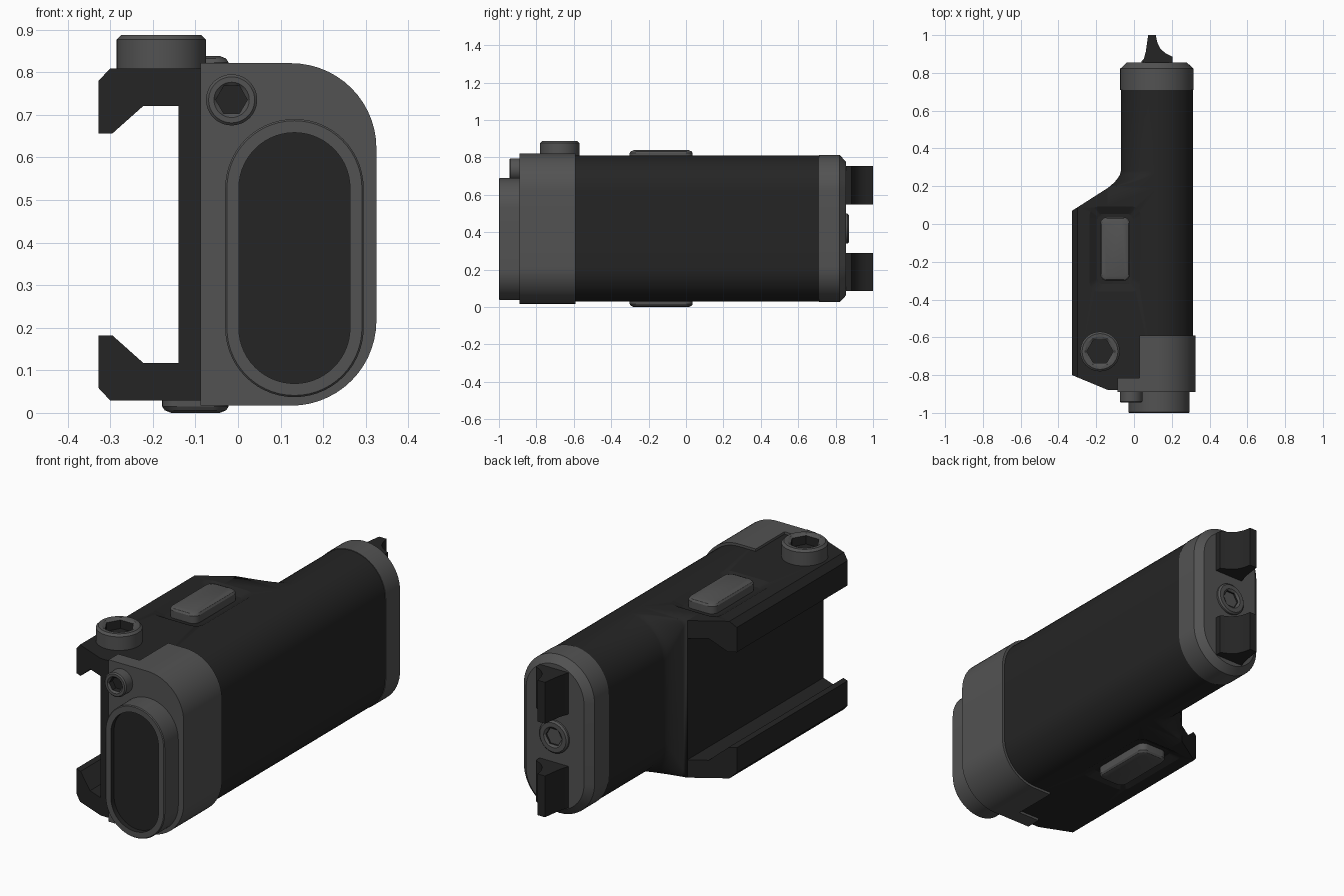
import bpy, bmesh, math
from mathutils import Vector

if "Cube" in bpy.data.objects:
    bpy.data.objects.remove(bpy.data.objects["Cube"])

C = 0.419   # height of the mirror plane
H = 0.39    # half height of the main body


def material(name, v):
    m = bpy.data.materials.new(name)
    m.diffuse_color = (v, v, v, 1)
    m.use_nodes = True
    m.node_tree.nodes["Principled BSDF"].inputs["Base Color"].default_value = m.diffuse_color
    return m


BLACK = material("matte_black", 0.018)
GREY = material("dark_grey", 0.085)


def rrect(x0, x1, z0, z1, rl, rr, n=14):
    """Rounded rectangle with separate left and right corner radii."""
    pts = []
    for cx, cz, r, a0 in ((x1 - rr, z1 - rr, rr, 0), (x0 + rl, z1 - rl, rl, 90),
                          (x0 + rl, z0 + rl, rl, 180), (x1 - rr, z0 + rr, rr, 270)):
        for i in range(n + 1):
            a = math.radians(a0 + 90 * i / n)
            pts.append((cx + r * math.cos(a), cz + r * math.sin(a)))
    return pts


def along_y(pts, y):
    return [Vector((u, y, v)) for u, v in pts]


def along_z(pts, z):
    return [Vector((u, v, z)) for u, v in pts]


def loft(name, rings, mat=BLACK, dark_from=None):
    """Skin equal-count rings and cap both ends; bands from dark_from on are black."""
    bm = bmesh.new()
    vs = [[bm.verts.new(p) for p in r] for r in rings]
    n = len(rings[0])
    for k in range(len(vs) - 1):
        for i in range(n):
            j = (i + 1) % n
            f = bm.faces.new((vs[k][i], vs[k][j], vs[k + 1][j], vs[k + 1][i]))
            f.material_index = int(dark_from is not None and k >= dark_from)
    bm.faces.new(vs[0])
    bm.faces.new(vs[-1]).material_index = int(dark_from is not None)
    bmesh.ops.remove_doubles(bm, verts=bm.verts, dist=1e-5)
    bmesh.ops.recalc_face_normals(bm, faces=bm.faces)
    me = bpy.data.meshes.new(name)
    bm.to_mesh(me)
    bm.free()
    me.materials.append(mat)
    if dark_from is not None:
        me.materials.append(BLACK)
    ob = bpy.data.objects.new(name, me)
    bpy.context.collection.objects.link(ob)
    return ob


def screw(name, place, r, hex_r, d0, d1, depth):
    """Round screw head with a hexagonal socket, from offset d0 out to d1."""
    angles = [math.tau * i / 48 for i in range(48)]
    circle = lambda q: [(q * math.cos(a), q * math.sin(a)) for a in angles]
    hexa = []
    for a in angles:
        q = hex_r * math.cos(math.pi / 6) / math.cos(a % (math.pi / 3) - math.pi / 6)
        hexa.append((q * math.cos(a), q * math.sin(a)))
    s = 1 if d1 > d0 else -1
    b = r * 0.1
    loft(name, [place(circle(r), d0), place(circle(r), d1 - s * b), place(circle(r - b), d1),
                place(circle(hex_r * 1.12), d1), place(hexa, d1 - s * 0.008),
                place(hexa, d1 - s * depth)], GREY, dark_from=4)


def at(place, offset):
    o = Vector(offset)
    return lambda pts, d: [p + o for p in place(pts, d)]


# Main body: square-backed at the mount, blending into a stadium tube
rings = [along_y(rrect(-0.14, 0.312, C - H, C + H, 0, 0.19), y) for y in (-0.878, 0.19)]
for i in range(1, 9):
    t = i / 8
    ease = 1 - (1 - t) ** 1.7
    rings.append(along_y(rrect(-0.14 + 0.07 * ease, 0.312, C - H, C + H, 0.19 * ease, 0.19),
                         0.19 + 0.09 * t))
rings.append(along_y(rrect(-0.07, 0.312, C - H, C + H, 0.19, 0.19), 0.72))
body = loft("body", rings)

# Rail clamp arms with slanted ends, and the side buttons in sunken pockets
arm = [(-0.14, 0.39), (-0.30, 0.39), (-0.328, 0.36), (-0.328, 0.237),
       (-0.295, 0.237), (-0.222, 0.302), (-0.14, 0.302)]


def boolean_cut(target, cutter):
    mod = target.modifiers.new("pocket", 'BOOLEAN')
    mod.operation, mod.solver, mod.object = 'DIFFERENCE', 'EXACT', cutter
    bpy.context.view_layer.objects.active = target
    bpy.ops.object.modifier_apply(modifier=mod.name)


def pad(inset, r):
    return rrect(-0.235 + inset, 0.035 - inset, -0.358 + inset, 0.093 - inset, r, r, 8)


for side, s in (("top", 1), ("bottom", -1)):
    front = [Vector((x, -0.80 - 0.078 * (x + 0.328) / 0.188, C + s * z)) for x, z in arm]
    back = [Vector((x, 0.07 + 0.12 * (x + 0.328) / 0.188, C + s * z)) for x, z in arm]
    clamp = loft(side + "_clamp_arm", [front, back])
    cutter = loft("pocket_cutter", [along_z(pad(-0.01, 0.06), C + s * 0.40),
                                    along_z(pad(0, 0.05), C + s * 0.39),
                                    along_z(pad(0.04, 0.03), C + s * 0.368)])
    cutter.hide_render = True
    boolean_cut(body, cutter)
    boolean_cut(clamp, cutter)
    bpy.data.objects.remove(cutter)
    loft(side + "_button", [along_z(pad(0.057, 0.035), C + s * 0.36),
                            along_z(pad(0.057, 0.035), C + s * 0.404),
                            along_z(pad(0.063, 0.033), C + s * 0.413),
                            along_z(pad(0.078, 0.028), C + s * 0.419)], GREY)

# Front cap: thin face plate plus a wrap around the tube
loft("front_plate", [along_y(rrect(-0.088, 0.325, 0.017, 0.821, 0, 0.2), y)
                     for y in (-0.89, -0.815)], GREY)
loft("front_wrap", [along_y(rrect(0.03, 0.325, 0.017, 0.821, 0, 0.2), y)
                    for y in (-0.815, -0.59)], GREY)


# Lens housing with a recessed dark lens
def lens(inset, y):
    r = 0.1625 - inset
    return along_y(rrect(-0.03 + inset, 0.295 - inset, 0.037 + inset, 0.69 - inset, r, r), y)


loft("lens_housing", [lens(0, -0.885), lens(0, -0.996), lens(0.004, -1.0),
                      lens(0.032, -1.0), lens(0.032, -0.975)], GREY, dark_from=3)


# Rear cap with a chamfered end
def cap(inset, y):
    r = 0.194 - inset
    return along_y(rrect(-0.073 + inset, 0.315 - inset, C - 0.393 + inset,
                         C + 0.393 - inset, r, r), y)


loft("rear_cap", [cap(0, 0.71), cap(0, 0.822), cap(0.035, 0.855)], GREY)

# Two rear fins, extruded vertically
fin = [(0.045, 0.85), (0.062, 0.91), (0.075, 1.0), (0.115, 1.0), (0.122, 0.965),
       (0.138, 0.93), (0.165, 0.905), (0.205, 0.885), (0.205, 0.85)]
for side, s in (("upper", 1), ("lower", -1)):
    loft(side + "_rear_fin", [along_z(fin, C + s * 0.13), along_z(fin, C + s * 0.335)])

# Hex socket screws
screw("clamp_screw", at(along_z, (-0.18, -0.675, 0)), 0.105, 0.07, 0.80, 0.887, 0.05)
screw("front_screw", at(along_y, (-0.015, 0, 0.735)), 0.06, 0.037, -0.885, -0.945, 0.035)
screw("rear_screw", at(along_y, (0.121, 0, C)), 0.08, 0.045, 0.85, 0.872, 0.02)

# Smooth curved faces, keep hard edges
for ob in bpy.context.collection.objects:
    ob.select_set(True)
bpy.context.view_layer.objects.active = body
bpy.ops.object.shade_smooth_by_angle(angle=math.radians(25))
